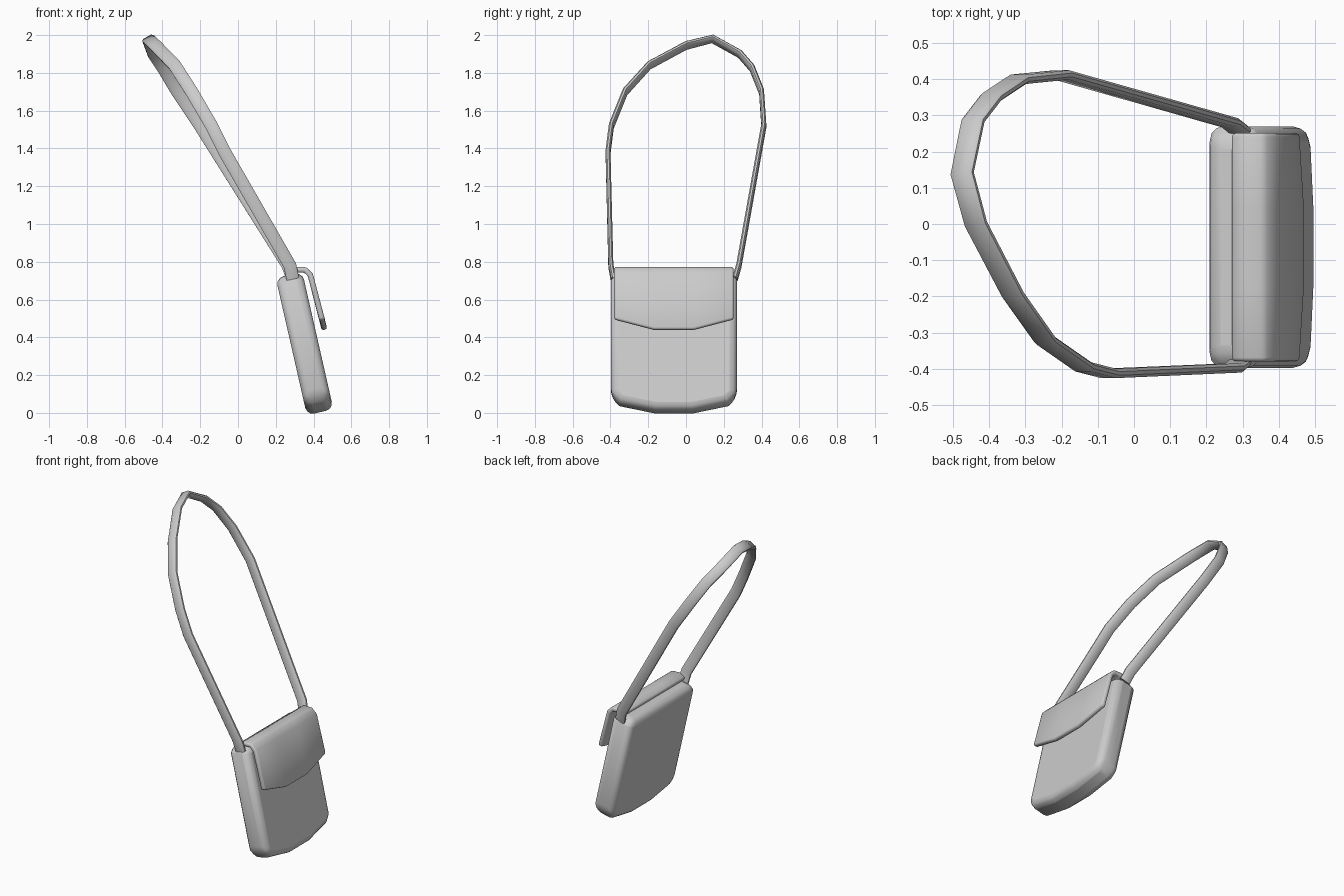
import bpy, bmesh, math
from mathutils import Vector, Matrix

cube = bpy.data.objects.get("Cube")
if cube:
    bpy.data.objects.remove(cube, do_unlink=True)

grey = bpy.data.materials.new("plain grey")
grey.use_nodes = True
colour = (0.6, 0.6, 0.6, 1)
grey.diffuse_color = colour
grey.node_tree.nodes["Principled BSDF"].inputs["Base Color"].default_value = colour


def make_object(name, bm, bevel=0, segments=3, solid=0):
    bmesh.ops.recalc_face_normals(bm, faces=bm.faces)
    mesh = bpy.data.meshes.new(name)
    bm.to_mesh(mesh)
    bm.free()
    mesh.materials.append(grey)
    ob = bpy.data.objects.new(name, mesh)
    bpy.context.collection.objects.link(ob)
    if solid:
        mod = ob.modifiers.new("Thickness", 'SOLIDIFY')
        mod.thickness, mod.offset = solid, 0
    if bevel:
        mod = ob.modifiers.new("Rounding", 'BEVEL')
        mod.width, mod.segments = bevel, segments
        mod.limit_method, mod.angle_limit = 'ANGLE', math.radians(40)
    bpy.ops.object.select_all(action='DESELECT')
    ob.select_set(True)
    bpy.context.view_layer.objects.active = ob
    bpy.ops.object.shade_smooth_by_angle(angle=math.radians(45))
    return ob


MID = -0.064   # bag centre line along y

# Bag body: outline with a shallow angled bottom, extruded and leaned back
half = [(0.1, 0), (0.29, 0.04), (0.334, 0.085), (0.334, 0.71), (0.31, 0.745)]
outline = half + [(-y, z) for y, z in reversed(half)]
bm = bmesh.new()
back = bm.faces.new([bm.verts.new((-0.072, y, z)) for y, z in outline])
front = bmesh.ops.extrude_face_region(bm, geom=[back])["geom"]
bmesh.ops.translate(bm, vec=(0.144, 0, 0),
                    verts=[v for v in front if isinstance(v, bmesh.types.BMVert)])
lean = Matrix.Translation((0.435, MID, 0.004)) @ Matrix.Rotation(math.radians(-12.8), 4, 'Y')
bm.transform(lean)
make_object("bag_body", bm, bevel=0.04)

# Flap: bent sheet over the top, with clipped lower corners
profile = [(0.275, 0.735), (0.31, 0.758), (0.355, 0.758), (0.383, 0.73), (0.458, 0.44)]
corner = (0.445, 0.495)
bm = bmesh.new()
columns = []
for y in (-0.316, -0.105, 0.105, 0.316):
    path = profile[:-1] + [corner if abs(y) > 0.2 else profile[-1]]
    columns.append([bm.verts.new((x, y + MID, z)) for x, z in path])
for a, b in zip(columns, columns[1:]):
    for i in range(len(profile) - 1):
        bm.faces.new((a[i], a[i + 1], b[i + 1], b[i]))
make_object("flap", bm, bevel=0.011, segments=2, solid=0.03)

# Shoulder strap: rounded flat band swept along a faceted loop
loop = [(0.29, -0.385, 0.71), (0.275, -0.398, 0.78), (-0.07, -0.413, 1.38),
        (-0.14, -0.395, 1.52), (-0.245, -0.322, 1.70), (-0.335, -0.195, 1.84),
        (-0.437, 0, 1.945), (-0.475, 0.14, 1.98), (-0.445, 0.285, 1.90),
        (-0.395, 0.35, 1.825), (-0.32, 0.4, 1.70), (-0.2, 0.412, 1.52),
        (0.265, 0.28, 0.78), (0.29, 0.26, 0.71)]
section = [(1, 0.4), (0.7, 1), (-0.7, 1), (-1, 0.4), (-1, -0.4), (-0.7, -1), (0.7, -1), (1, -0.4)]
pts = [Vector(p) for p in loop]
bm = bmesh.new()
rings = []
for i, p in enumerate(pts):
    before = (p - pts[max(i - 1, 0)]).normalized()
    after = (pts[min(i + 1, len(pts) - 1)] - p).normalized()
    tangent = (before + after).normalized()
    wide = Vector((0.87, 0, 0.49))
    wide = (wide - tangent * wide.dot(tangent)).normalized()
    thin = wide.cross(tangent)
    rings.append([bm.verts.new(p + wide * a * 0.034 + thin * b * 0.013) for a, b in section])
n = len(section)
for a, b in zip(rings, rings[1:]):
    for k in range(n):
        bm.faces.new((a[k], a[(k + 1) % n], b[(k + 1) % n], b[k]))
bm.faces.new(rings[0])
bm.faces.new(rings[-1])
make_object("shoulder_strap", bm)
